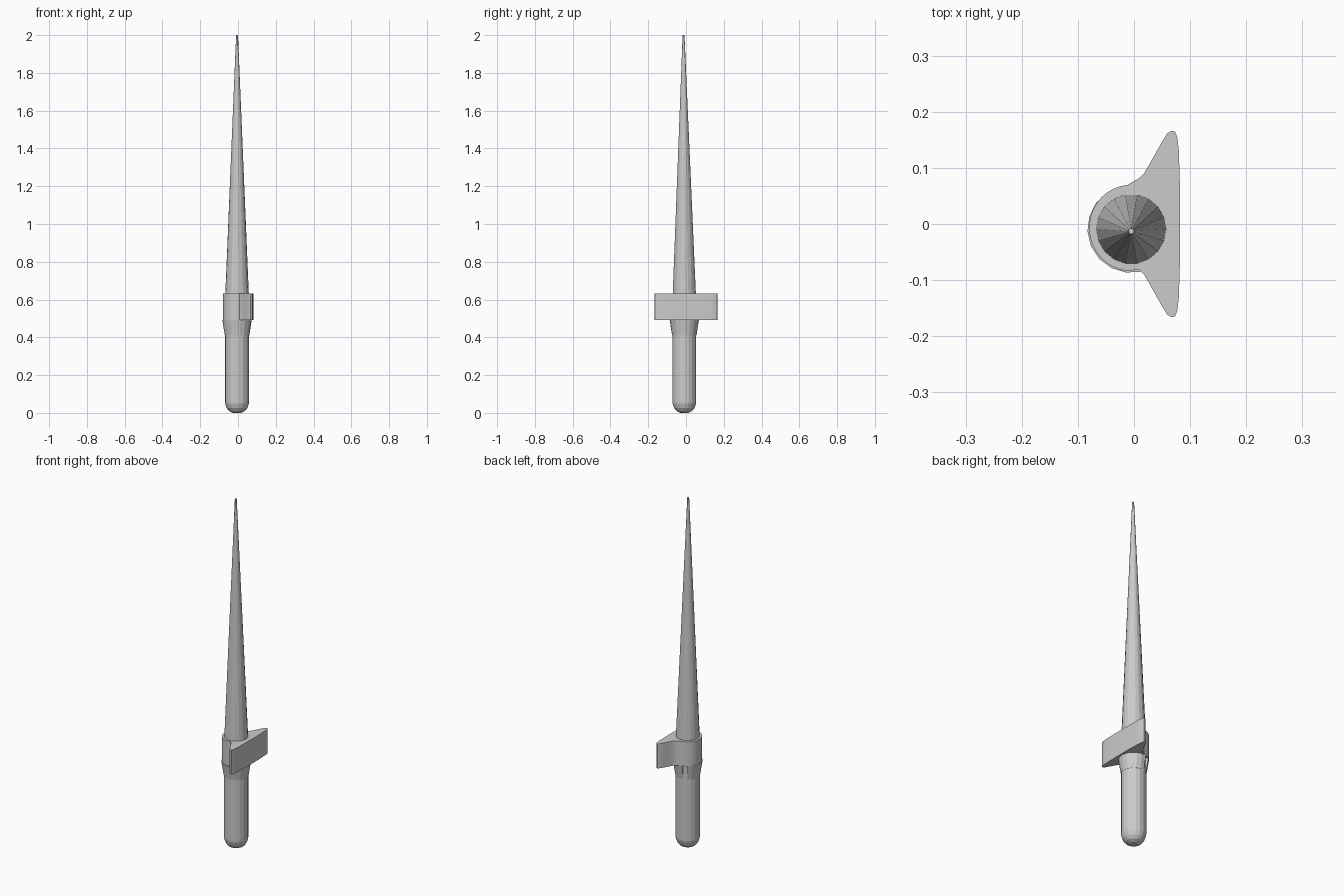
import bpy, bmesh, math

SIDES = 18
AXIS = (-0.005, -0.009)

cube = bpy.data.objects.get("Cube")
if cube:
    bpy.data.objects.remove(cube, do_unlink=True)

grey = bpy.data.materials.new("plain grey")
grey.use_nodes = True
COLOUR = (0.6, 0.6, 0.6, 1)
grey.diffuse_color = COLOUR
grey.node_tree.nodes["Principled BSDF"].inputs["Base Color"].default_value = COLOUR


def finish(name, bm):
    bmesh.ops.recalc_face_normals(bm, faces=bm.faces)
    mesh = bpy.data.meshes.new(name)
    bm.to_mesh(mesh)
    bm.free()
    mesh.materials.append(grey)
    obj = bpy.data.objects.new(name, mesh)
    bpy.context.collection.objects.link(obj)
    return obj


def lathe(name, profile, start=0.0, skip=None, lean=0.0, closed=False):
    """Stack rings of (radius, z); lean shifts the last ring in y; skip leaves one segment open."""
    bm = bmesh.new()
    rings = []
    for i, (r, z) in enumerate(profile):
        shift = lean if i == len(profile) - 1 else 0
        rings.append([bm.verts.new((AXIS[0] + r * math.cos(start + math.tau * k / SIDES),
                                    AXIS[1] + shift + r * math.sin(start + math.tau * k / SIDES), z))
                      for k in range(SIDES)])
    pairs = list(zip(rings, rings[1:]))
    if closed:
        pairs.append((rings[-1], rings[0]))
    else:
        bm.faces.new(rings[0])
        bm.faces.new(rings[-1])
    for a, b in pairs:
        for k in range(SIDES):
            if k != skip:
                n = (k + 1) % SIDES
                bm.faces.new((a[k], a[n], b[n], b[k]))
    if skip is not None:
        for k in (skip, (skip + 1) % SIDES):
            bm.faces.new([ring[k] for ring in rings])
    return finish(name, bm)


# Grip with rounded pommel end
lathe("grip", [(0.022, 0), (0.042, 0.01), (0.055, 0.026), (0.062, 0.046),
               (0.064, 0.056), (0.064, 0.5)])

# Flared collar under the guard, split by a narrow slot at the back
lathe("collar", [(0.062, 0.41), (0.065, 0.41), (0.078, 0.492), (0.062, 0.492)],
      start=math.radians(103), skip=0, closed=True)

# Long tapering spike
lathe("spike", [(0.062, 0.6), (0.062, 0.635), (0.005, 2.0)], lean=-0.004)

# Guard: round collar flowing into a wide flat bar, extruded upward
wing = [(0.082, 0.06), (0.08, 0.13), (0.077, 0.155), (0.073, 0.165), (0.066, 0.166),
        (0.059, 0.161), (0.048, 0.143), (0.03, 0.111), (0.018, 0.09), (0.008, 0.081)]
arc = [(AXIS[0] + 0.075 * math.cos(math.radians(a)),
        AXIS[1] + 0.002 + 0.077 * math.sin(math.radians(a))) for a in range(95, 266, 10)]
outline = wing + arc + [(x, -y) for x, y in reversed(wing)]
bm = bmesh.new()
base = bm.faces.new([bm.verts.new((x, y, 0.492)) for x, y in outline])
top = bmesh.ops.extrude_face_region(bm, geom=[base], use_keep_orig=True)["geom"]
bmesh.ops.translate(bm, vec=(0, 0, 0.141),
                    verts=[v for v in top if isinstance(v, bmesh.types.BMVert)])
guard = finish("guard", bm)

# Soft shading on the guard's curved wall
bpy.ops.object.select_all(action="DESELECT")
guard.select_set(True)
bpy.context.view_layer.objects.active = guard
bpy.ops.object.shade_smooth_by_angle(angle=math.radians(35))
